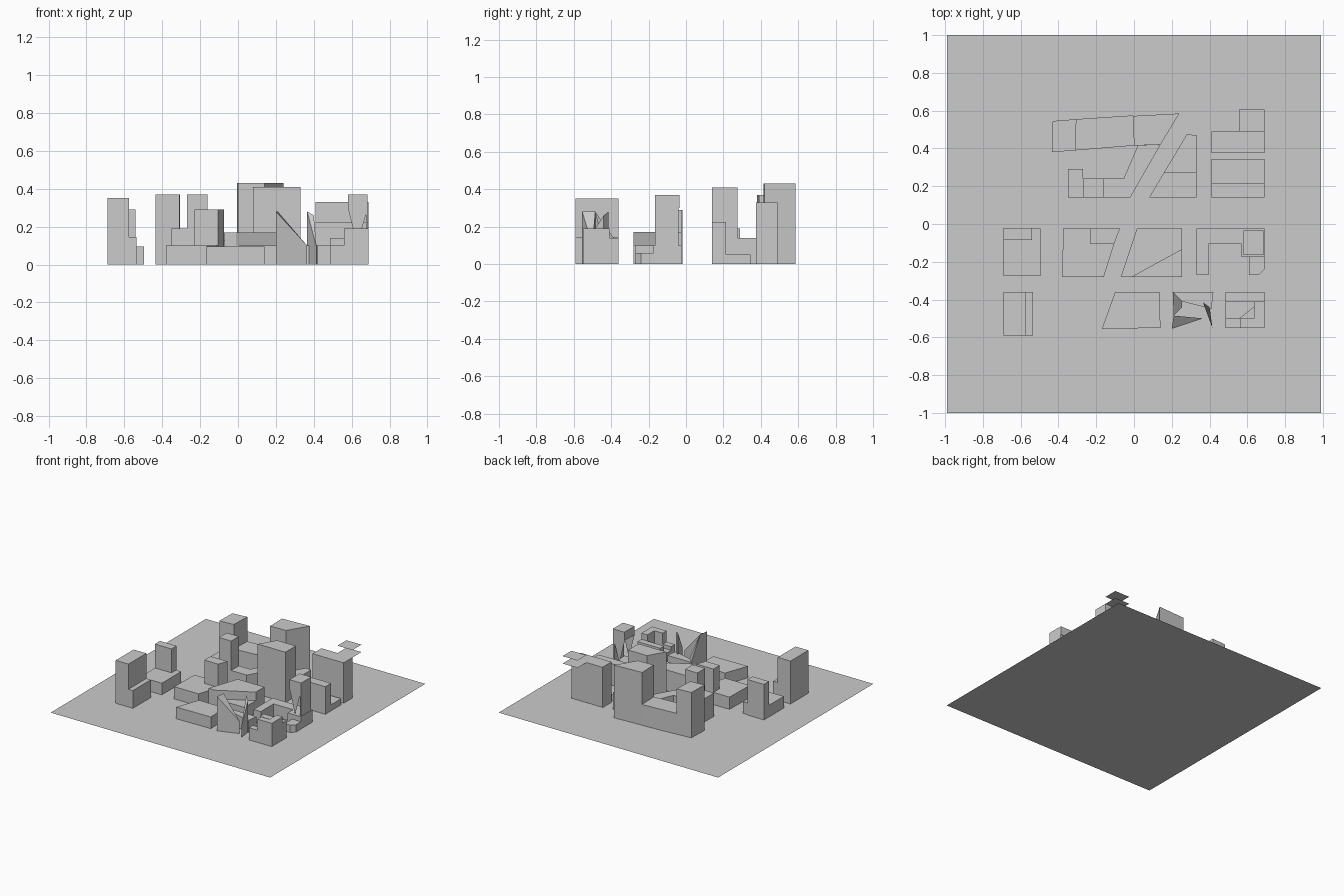
import bpy, bmesh


def prism(name, pts, tops, z0=0.0):
    """Extruded plan outline; tops is one height or one height per corner."""
    if not isinstance(tops, (list, tuple)):
        tops = [tops] * len(pts)
    bm = bmesh.new()
    lo = [bm.verts.new((x, y, z0)) for x, y in pts]
    hi = [bm.verts.new((x, y, t)) for (x, y), t in zip(pts, tops)]
    bm.faces.new(lo[::-1])
    bm.faces.new(hi)
    for i in range(len(pts)):
        j = (i + 1) % len(pts)
        bm.faces.new((lo[i], lo[j], hi[j], hi[i]))
    bmesh.ops.recalc_face_normals(bm, faces=bm.faces)
    me = bpy.data.meshes.new(name)
    bm.to_mesh(me)
    bm.free()
    ob = bpy.data.objects.new(name, me)
    bpy.context.collection.objects.link(ob)
    return ob


def box(name, x0, x1, y0, y1, h, z0=0.0):
    return prism(name, [(x0, y0), (x1, y0), (x1, y1), (x0, y1)], h, z0)


def plate(name, x0, x1, y0, y1, z):
    me = bpy.data.meshes.new(name)
    me.from_pydata([(x0, y0, z), (x1, y0, z), (x1, y1, z), (x0, y1, z)], [], [(0, 1, 2, 3)])
    bpy.context.collection.objects.link(bpy.data.objects.new(name, me))


# site base
plate("site_base", -0.99, 0.99, -1, 1, 0)

# west blocks: tall slab plus low podium
box("southwest_tower", -0.69, -0.575, -0.59, -0.36, 0.35)
box("southwest_podium", -0.575, -0.535, -0.59, -0.36, 0.145)
prism("west_podium", [(-0.69, -0.275), (-0.495, -0.275), (-0.495, -0.025), (-0.54, -0.025),
                      (-0.54, -0.085), (-0.69, -0.085)], 0.095)
box("west_tower", -0.69, -0.54, -0.085, -0.02, 0.29)

# slanted middle blocks
prism("mid_west_podium", [(-0.38, -0.28), (-0.16, -0.28), (-0.105, -0.105), (-0.23, -0.105),
                          (-0.23, -0.025), (-0.375, -0.025)], 0.10)
prism("mid_west_tower", [(-0.23, -0.105), (-0.105, -0.105), (-0.075, -0.025), (-0.23, -0.025)], 0.29)
prism("mid_east_block", [(-0.07, -0.28), (-0.01, -0.28), (0.255, -0.135), (0.255, -0.025),
                         (0.015, -0.025)], 0.17)
prism("mid_east_low_wedge", [(-0.01, -0.28), (0.255, -0.28), (0.255, -0.135)], 0.10)
prism("south_slab", [(-0.17, -0.555), (0.14, -0.55), (0.135, -0.36), (-0.10, -0.36)], 0.095)

# north courtyard complex
prism("court_northwest_tower", [(-0.435, 0.38), (-0.31, 0.39), (-0.305, 0.555), (-0.43, 0.545)], 0.37)
prism("court_north_wing", [(-0.31, 0.39), (0.0, 0.415), (-0.005, 0.575), (-0.305, 0.555)], 0.17)
prism("court_northeast_tower", [(0.0, 0.415), (0.14, 0.42), (0.24, 0.585), (-0.005, 0.572)], 0.43)
prism("court_diagonal_wing", [(-0.16, 0.14), (-0.02, 0.14), (0.14, 0.42), (0.02, 0.415),
                              (-0.055, 0.24), (-0.16, 0.24)], 0.13)
box("court_south_tower", -0.27, -0.16, 0.14, 0.24, 0.37)
box("court_west_step", -0.35, -0.27, 0.14, 0.29, 0.19)

# north wedge tower
prism("wedge_tower", [(0.08, 0.14), (0.33, 0.14), (0.33, 0.275), (0.16, 0.275)], 0.41)
prism("wedge_podium", [(0.16, 0.275), (0.33, 0.275), (0.33, 0.47), (0.28, 0.475)], 0.14)

# northeast blocks
box("northeast_front_bar", 0.41, 0.69, 0.14, 0.215, 0.225)
box("northeast_front_low", 0.41, 0.69, 0.215, 0.345, 0.05)
box("northeast_west_tower", 0.41, 0.555, 0.375, 0.49, 0.33)
box("northeast_east_tower", 0.555, 0.69, 0.375, 0.49, 0.33)
plate("northeast_footprint", 0.41, 0.69, 0.37, 0.605, 0.003)
for z in (0.33, 0.39):
    plate("northeast_roof_plate", 0.555, 0.69, 0.49, 0.605, z)

# east L-shaped block with tapered tower
prism("east_l_block", [(0.33, -0.27), (0.395, -0.27), (0.395, -0.105), (0.57, -0.105),
                       (0.57, -0.175), (0.69, -0.175), (0.69, -0.025), (0.33, -0.025)], 0.10)
box("east_tower_head", 0.58, 0.685, -0.165, -0.035, 0.37, 0.30)
for y in (-0.165, -0.04):
    me = bpy.data.meshes.new("east_tower_brace")
    me.from_pydata([(0.58, y, 0.3), (0.685, y, 0.3), (0.63, y, 0.1)], [], [(0, 1, 2)])
    bpy.context.collection.objects.link(bpy.data.objects.new("east_tower_brace", me))
prism("east_tower_fin", [(0.675, -0.165), (0.685, -0.165), (0.685, -0.04), (0.675, -0.04)], 0.30, 0.10)
prism("east_annex", [(0.61, -0.27), (0.66, -0.27), (0.69, -0.24), (0.69, -0.175), (0.61, -0.175)], 0.06)

# southeast stepped block
box("southeast_back_bar", 0.485, 0.69, -0.41, -0.36, 0.14)
box("southeast_east_bar", 0.635, 0.69, -0.55, -0.41, 0.19)
box("southeast_front_step", 0.56, 0.635, -0.55, -0.50, 0.19)
box("southeast_front_low", 0.485, 0.56, -0.55, -0.50, 0.10)
prism("southeast_court", [(0.485, -0.5), (0.56, -0.5), (0.635, -0.44), (0.635, -0.41), (0.485, -0.41)], 0.07)

# angular sculptural block
prism("shard_front", [(0.20, -0.555), (0.365, -0.50), (0.21, -0.485)], [0.28, 0.10, 0.28])
prism("shard_west", [(0.21, -0.485), (0.255, -0.44), (0.255, -0.41), (0.205, -0.36)], [0.28, 0.1, 0.1, 0.1])
prism("shard_back", [(0.255, -0.41), (0.41, -0.45), (0.42, -0.36), (0.205, -0.36)], 0.10)
prism("shard_fin", [(0.365, -0.415), (0.415, -0.55), (0.40, -0.44)], [0.28, 0.09, 0.26])
